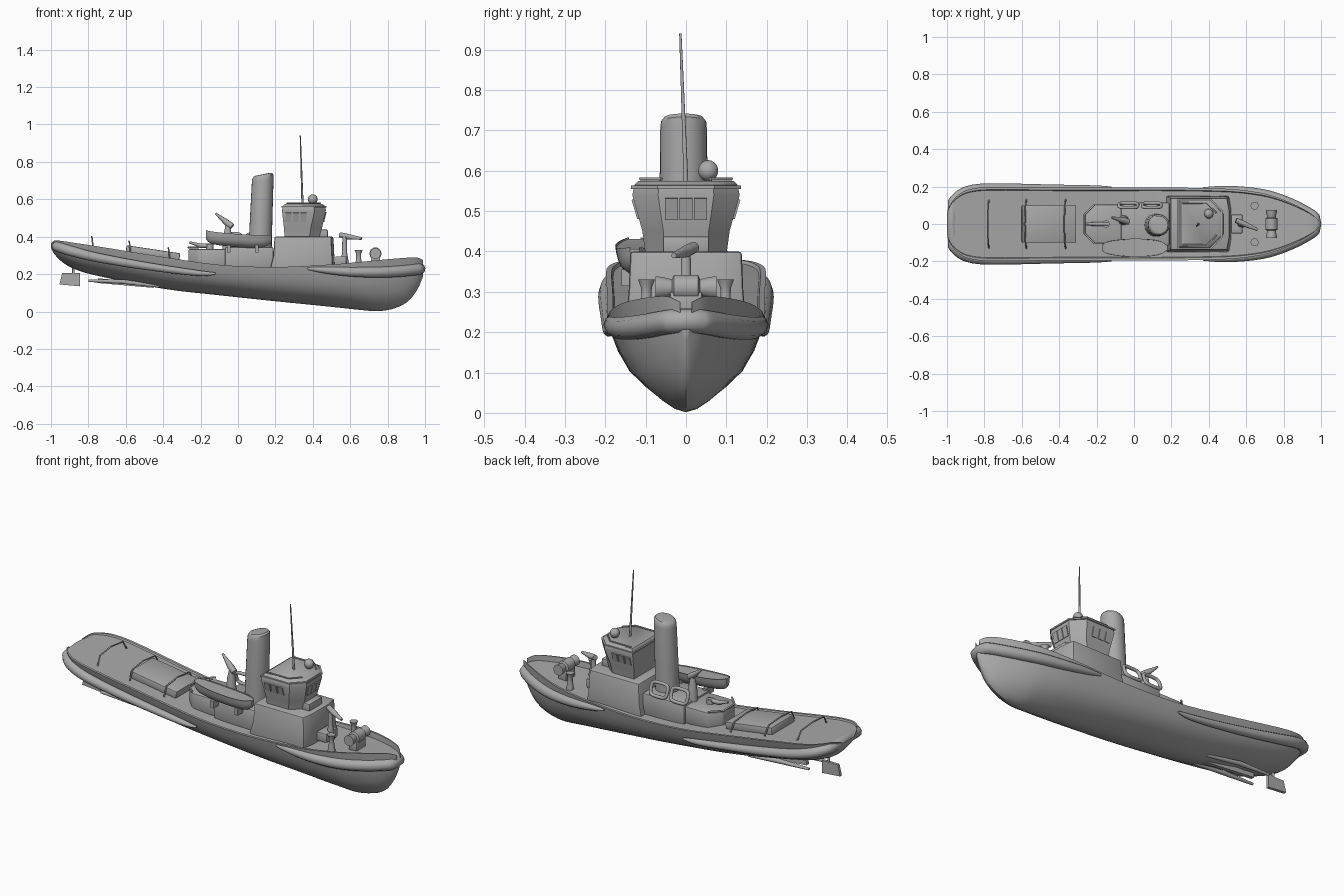
import bpy, bmesh, math
from mathutils import Vector

if "Cube" in bpy.data.objects:
    bpy.data.objects.remove(bpy.data.objects["Cube"])

grey = bpy.data.materials.new("plain grey")
grey.use_nodes = True
GREY = (0.4, 0.4, 0.4, 1)
grey.diffuse_color = GREY
grey.node_tree.nodes["Principled BSDF"].inputs["Base Color"].default_value = GREY
parts = []


def register(name, data):
    obj = bpy.data.objects.new(name, data)
    data.materials.append(grey)
    bpy.context.scene.collection.objects.link(obj)
    parts.append(obj)
    return obj


def bevel(obj, width, segments=2):
    mod = obj.modifiers.new("soft edges", "BEVEL")
    mod.width, mod.segments = width, segments
    return obj


def skin(name, rings):
    """Join closed rings of equal length and cap both ends."""
    bm = bmesh.new()
    loops = [[bm.verts.new(p) for p in ring] for ring in rings]
    n = len(loops[0])
    for a, b in zip(loops, loops[1:]):
        for i in range(n):
            j = (i + 1) % n
            bm.faces.new((a[i], a[j], b[j], b[i]))
    bm.faces.new(loops[0])
    bm.faces.new(loops[-1])
    bmesh.ops.recalc_face_normals(bm, faces=bm.faces)
    mesh = bpy.data.meshes.new(name)
    bm.to_mesh(mesh)
    bm.free()
    return register(name, mesh)


def box(name, centre, size, rot=(0, 0, 0), soft=0):
    x, y, z = (s / 2 for s in size)
    flat = [(-x, -y), (x, -y), (x, y), (-x, y)]
    obj = skin(name, [[(*p, h) for p in flat] for h in (-z, z)])
    obj.location = centre
    obj.rotation_euler = [math.radians(a) for a in rot]
    return bevel(obj, soft) if soft else obj


def tube(name, points, radii, cyclic=False, sides=3):
    curve = bpy.data.curves.new(name, "CURVE")
    curve.dimensions = "3D"
    curve.bevel_depth, curve.bevel_resolution = 1, sides
    curve.use_fill_caps = True
    spline = curve.splines.new("POLY")
    spline.points.add(len(points) - 1)
    spline.use_cyclic_u = cyclic
    if not isinstance(radii, (list, tuple)):
        radii = [radii] * len(points)
    for node, p, r in zip(spline.points, points, radii):
        node.co = (*p, 1)
        node.radius = r
    return register(name, curve)


def smooth_rows(rows, steps):
    """Catmull-Rom interpolation through table rows."""
    rows = [Vector(r) for r in rows]
    out = []
    for i in range(len(rows) - 1):
        a, b = rows[max(i - 1, 0)], rows[i]
        c, d = rows[i + 1], rows[min(i + 2, len(rows) - 1)]
        for s in range(steps):
            t = s / steps
            out.append(b + (c - a) * t / 2 + (a * 2 - b * 5 + c * 4 - d) * t * t / 2
                       + (b * 3 - a - c * 3 + d) * t ** 3 / 2)
    return out + [rows[-1]]


SECTION = [(.18, .03), (.36, .1), (.55, .2), (.74, .34), (.87, .55), (.95, .77), (1, 1)]


def boat_ring(x, w, top, keel, drop, y0=0):
    half = [(w * a, keel + (top - keel) * b) for a, b in SECTION]
    half += [(w * .93, top), (w * .91, top - drop)]
    ring = [(0, keel)] + half + [(0, top - drop)] + [(-y, z) for y, z in reversed(half)]
    return [(x, y + y0, z) for y, z in ring]


# Hull stations: x, half width, gunwale height, keel height
STATIONS = [(-1, .06, .365, .34), (-.98, .11, .38, .305), (-.94, .155, .377, .265),
            (-.88, .185, .368, .23), (-.76, .198, .35, .193), (-.4, .195, .292, .122),
            (-.1, .195, .25, .087), (.2, .195, .238, .055), (.5, .188, .252, .025),
            (.66, .17, .266, .008), (.75, .148, .275, .002), (.84, .113, .283, .018),
            (.91, .078, .288, .055), (.96, .046, .288, .12), (.99, .015, .275, .19)]
path = smooth_rows(STATIONS, 4)
skin("hull", [boat_ring(x, w, t, k, .008 + .022 * max(0, min(1, (x - .4) * 4)))
              for x, w, t, k in path])


def hull_width(x):
    for a, b in zip(path, path[1:]):
        if a[0] <= x <= b[0]:
            return a[1] + (b[1] - a[1]) * (x - a[0]) / (b[0] - a[0])
    return 0


# Rubbing fenders wrapping the two ends: x, height, thickness
def fender(name, rows, tip):
    rows = smooth_rows(rows, 4)
    side = [(x, hull_width(x) - r * .25, z, r) for x, z, r in rows]
    full = side + [tip] + [(x, -y, z, r) for x, y, z, r in reversed(side)]
    tube(name, [p[:3] for p in full], [p[3] for p in full])


fender("bow_fender", [(.37, .23, .006), (.46, .222, .018), (.6, .212, .026), (.75, .21, .03),
                      (.86, .215, .031), (.93, .222, .031), (.965, .226, .031)],
       (.972, 0, .228, .03))
fender("stern_fender", [(-.12, .203, .006), (-.22, .206, .016), (-.5, .244, .022),
                        (-.75, .288, .026), (-.88, .32, .028), (-.94, .338, .028),
                        (-.97, .348, .026)], (-.975, 0, .352, .026))

# Main deckhouse with bridge on top
def house(name, levels, chamfer):
    rings = []
    for z, x0, x1, w in levels:
        rings.append([(x0, -w, z), (x1 - chamfer, -w, z), (x1, -w * .52, z),
                      (x1, w * .52, z), (x1 - chamfer, w, z), (x0, w, z)])
    return skin(name, rings)


bevel(house("deckhouse", [(.22, .17, .52, .15), (.3, .19, .515, .142), (.4, .195, .51, .138)],
            .012), .008)
house("bridge", [(.39, .25, .44, .1), (.45, .245, .45, .108), (.54, .235, .47, .133),
                 (.565, .24, .465, .128), (.575, .25, .45, .118)], .06)
house("roof_rim", [(.555, .232, .472, .136), (.563, .232, .472, .136)], .06)
box("bridge_step", (.455, 0, .415), (.05, .115, .045), soft=.005)
box("deck_locker", (.55, 0, .27), (.06, .1, .05), soft=.005)
for i in (-1, 0, 1):
    box("front_window", (.463, i * .036, .505), (.008, .032, .055), (0, 13, 0))
    for s in (-1, 1):
        box("side_window", (.31 + i * .04, s * .124, .505), (.032, .008, .05), (-16 * s, 0, 0))

# Roof fittings
tube("mast", [(.345, 0, .57), (.333, -.014, .94)], [.006, .003])
tube("dome_post", [(.4, .055, .57), (.4, .055, .59)], .01)
tube("radar_dome", [(.4, .055, .6 + .026 * math.sin(a)) for a in
                    [math.pi * (i / 10 - .5) for i in range(11)]],
     [max(.001, .026 * math.cos(math.pi * (i / 10 - .5))) for i in range(11)])
for s in (-1, 1):
    tube("roof_rail", [(.26, s * .112, .58), (.39, s * .112, .58), (.44, s * .06, .58)], .004)

# Aft casings
bevel(box("engine_casing", (.06, 0, .285), (.26, .23, .12)), .01)
octagon = [(-.265, -.05), (-.21, -.105), (-.06, -.105), (-.06, .105), (-.21, .105), (-.265, .05)]
bevel(skin("tow_casing", [[(*p, z) for p in octagon] for z in (.24, .335)]), .01)
tube("casing_rail", [(x, y, .342) for x, y in octagon[1::-1] + octagon[:3:-1]], .005)

# Funnel with sloping rounded top
rings = []
for z, cx, r, slope in [(.33, .118, .062, 0), (.5, .124, .06, 0), (.7, .132, .058, .15),
                        (.722, .133, .056, .2), (.732, .133, .048, .2), (.734, .133, .036, .2)]:
    turns = [math.tau * i / 24 for i in range(24)]
    rings.append([(cx + r * math.cos(a), r * math.sin(a) - .006,
                   z + slope * r * math.cos(a)) for a in turns])
skin("funnel", rings)

# Lifeboat on the right side with its cradles
BOAT = [(-.17, .016, .435, .385), (-.14, .034, .428, .362), (-.05, .047, .418, .348),
        (.07, .047, .41, .34), (.14, .036, .408, .345), (.18, .012, .41, .37)]
skin("lifeboat", [boat_ring(*row, .004, -.127) for row in smooth_rows(BOAT, 4)])
for x in (-.05, .1):
    box("boat_cradle", (x, -.125, .335), (.02, .07, .04))

# Rounded frames on the left side of the casing
for cx in (-.03, .095):
    loop = []
    for i in range(24):
        a = math.tau * i / 24
        c, s = math.cos(a), math.sin(a)
        u, v = [math.copysign(abs(q) ** .5, q) for q in (c, s)]
        loop.append((cx + u * .05, .1 + v * .012, .382 - v * .034))
    tube("side_frame", loop, .009, cyclic=True)

# Water cannon and tow hook behind the funnel
tube("cannon_post", [(-.055, .02, .33), (-.055, .02, .41), (-.055, .02, .47)], [.028, .022, .01])
tube("cannon", [(-.03, .012, .455), (-.06, .02, .475), (-.12, .035, .525)], [.016, .017, .005])
tube("tow_post", [(-.15, 0, .33), (-.15, 0, .36)], .02)
tube("tow_hook", [(-.14, 0, .352), (-.2, 0, .352), (-.26, 0, .37)], [.012, .012, .006])

# Foredeck gear
tube("monitor_post", [(.57, 0, .25), (.57, 0, .31), (.57, 0, .4)], [.024, .014, .012])
tube("monitor", [(.545, .02, .41), (.59, 0, .4), (.66, -.03, .39)], [.014, .015, .007])
tube("windlass_drum", [(.735, y, .31) for y in (-.075, -.06, -.035, -.03, .03, .035, .06, .075)],
     [.03, .028, .022, .033, .033, .022, .028, .03])
box("windlass_base", (.735, 0, .27), (.05, .08, .06), soft=.005)
for s in (-1, 1):
    tube("bollard", [(.645, s * .098, z) for z in (.24, .285, .31, .33)],
         [.02, .013, .014, .022])

# Aft deck hatch and towing hoops following the deck slope
box("deck_hatch", (-.455, 0, .313), (.29, .2, .04), (0, 8.5, 0), .006)
for x, z in ((-.775, .35), (-.575, .325), (-.365, .29)):
    tube("tow_hoop", [(x, -.13, z - .01), (x - .005, -.1, z + .04), (x - .008, 0, z + .05),
                      (x - .005, .1, z + .04), (x, .13, z - .01)], .004)

# Rudder and shafts
rudder = [(-.955, .145), (-.845, .135), (-.845, .205), (-.94, .205)]
skin("rudder", [[(x, y, z) for x, z in rudder] for y in (-.008, .008)])
tube("rudder_stock", [(-.88, 0, .19), (-.88, 0, .25)], .007)
for s in (-1, 1):
    tube("shaft", [(-.8, s * .06, .165), (-.62, s * .06, .16), (-.42, s * .05, .135)],
         [.007, .013, .007])
box("skeg", (-.6, 0, .152), (.3, .02, .025), (0, 5, 0))

# Convert tubes to meshes and smooth everything by angle
bpy.ops.object.select_all(action="DESELECT")
for obj in parts:
    obj.select_set(True)
bpy.context.view_layer.objects.active = parts[0]
bpy.ops.object.convert(target="MESH")
bpy.ops.object.shade_smooth_by_angle(angle=math.radians(38))
